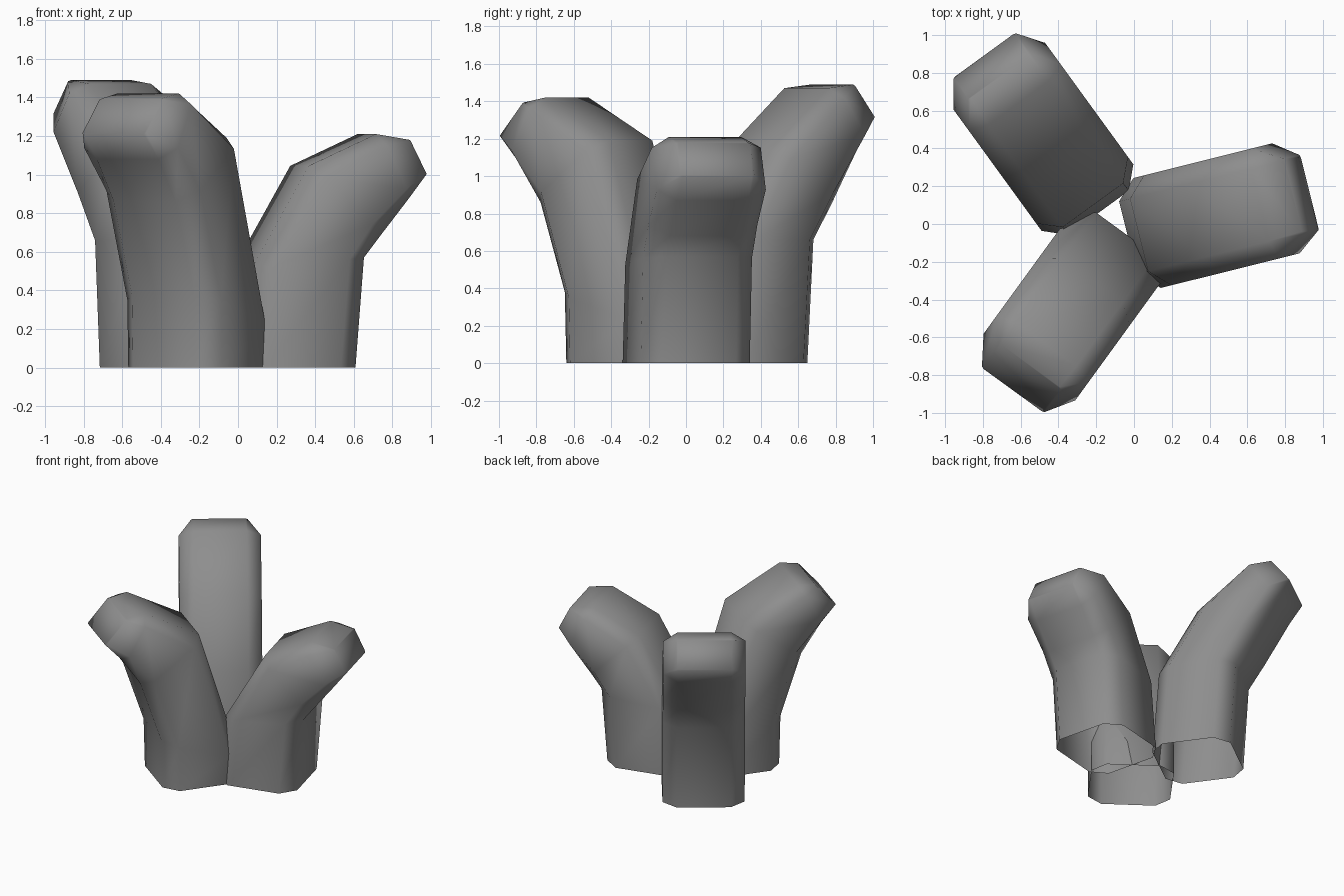
import bpy, bmesh
from math import cos, sin, radians

if "Cube" in bpy.data.objects:
    bpy.data.objects.remove(bpy.data.objects["Cube"])

grey = bpy.data.materials.new("dark_grey")
grey.diffuse_color = (0.27, 0.27, 0.27, 1)
grey.use_nodes = True
grey.node_tree.nodes["Principled BSDF"].inputs["Base Color"].default_value = grey.diffuse_color


def section(c):
    """Chamfered square: (position along lean, position across), both -1..1."""
    return [(1, -c), (1, c), (c, 1), (-c, 1), (-1, c), (-1, -c), (-c, -1), (c, -1)]


def make_stalk(name, centre, angle, rings):
    """Bent stalk. Each ring: outer (u, z), inner (u, z), half width, flat ratio."""
    bm = bmesh.new()
    ca, sa = cos(radians(angle)), sin(radians(angle))
    loops = []
    for (uo, zo), (ui, zi), (w, c) in rings:
        loop = []
        for s, t in section(c):
            k = (1 + s) / 2
            u, z, v = ui + (uo - ui) * k, zi + (zo - zi) * k, t * w
            loop.append(bm.verts.new((centre[0] + u * ca - v * sa,
                                      centre[1] + u * sa + v * ca, z)))
        loops.append(loop)
    for a, b in zip(loops, loops[1:]):
        for i in range(8):
            j = (i + 1) % 8
            bm.faces.new((a[i], a[j], b[j], b[i]))
    bm.faces.new(loops[-1])          # rounded tip; the base stays open
    for f in bm.faces:
        f.smooth = True
    bmesh.ops.recalc_face_normals(bm, faces=bm.faces)
    mesh = bpy.data.meshes.new(name)
    bm.to_mesh(mesh)
    bm.free()
    mesh.materials.append(grey)
    ob = bpy.data.objects.new(name, mesh)
    bpy.context.collection.objects.link(ob)
    return ob


W = (0.30, 0.66)   # body half width, wide chamfer
T = (0.205, 0.93)  # tip half width, nearly square

# Right stalk, shortest
make_stalk("right_stalk", (0.26, 0.0), 14, [
    ((0.31, 0), (-0.30, 0), W),
    ((0.355, 0.57), (-0.24, 0.52), W),
    ((0.44, 0.68), (0.06, 1.045), W),
    ((0.59, 0.87), (0.42, 1.21), W),
    ((0.69, 1.00), (0.60, 1.18), T)])

# Back stalk, tallest
make_stalk("back_stalk", (-0.37, 0.31), 126, [
    ((0.275, 0), (-0.31, 0), W),
    ((0.315, 0.66), (-0.26, 0.65), W),
    ((0.44, 0.86), (0.03, 1.14), W),
    ((0.62, 1.17), (0.41, 1.47), W),
    ((0.72, 1.31), (0.58, 1.49), T)])

# Front stalk, gentler bend
make_stalk("front_stalk", (-0.225, -0.305), 234, [
    ((0.27, 0), (-0.31, 0), W),
    ((0.28, 0.38), (-0.31, 0.20), W),
    ((0.44, 0.86), (-0.01, 1.19), W),
    ((0.59, 1.08), (0.41, 1.42), W),
    ((0.71, 1.21), (0.55, 1.395), T)])
